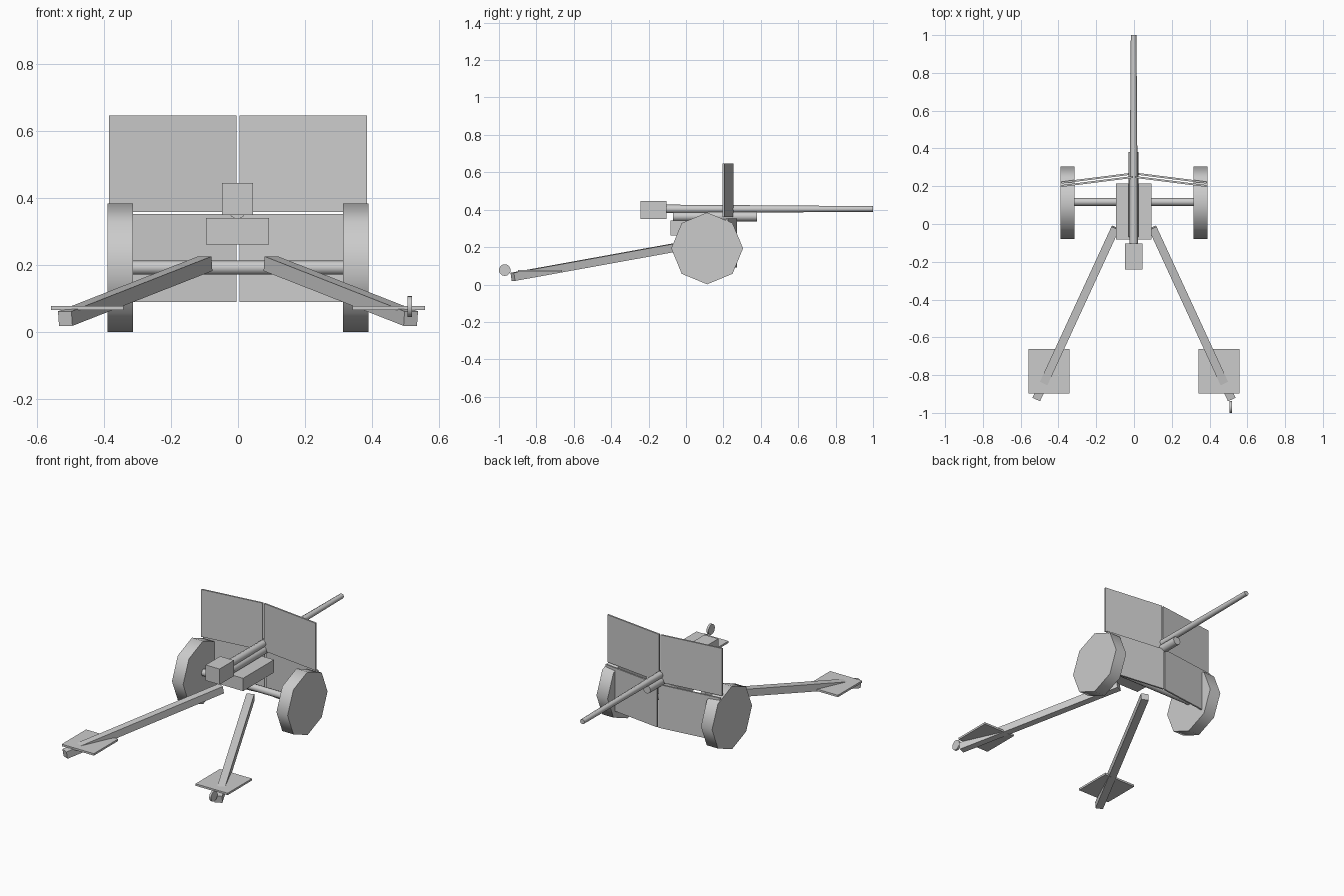
import bpy
from math import radians, pi
from mathutils import Vector

default = bpy.data.objects.get("Cube")
if default:
    bpy.data.objects.remove(default, do_unlink=True)

grey = bpy.data.materials.new("plain grey")
grey.use_nodes = True
grey.diffuse_color = (0.6, 0.6, 0.6, 1)
grey.node_tree.nodes["Principled BSDF"].inputs["Base Color"].default_value = (0.6, 0.6, 0.6, 1)


def finish(name):
    obj = bpy.context.object
    obj.name = name
    obj.data.materials.append(grey)
    return obj


def box(name, low, high):
    """Box between two opposite corners."""
    low, high = Vector(low), Vector(high)
    bpy.ops.mesh.primitive_cube_add(size=1, location=(low + high) / 2)
    obj = finish(name)
    obj.scale = high - low
    return obj


def rod(name, start, end, r1, r2, sides=8):
    """Smooth-sided rod, optionally tapered, between two points."""
    start, end = Vector(start), Vector(end)
    axis = end - start
    bpy.ops.mesh.primitive_cone_add(vertices=sides, radius1=r1, radius2=r2,
                                    depth=axis.length, location=(start + end) / 2)
    obj = finish(name)
    obj.rotation_euler = axis.to_track_quat('Z', 'Y').to_euler()
    bpy.ops.object.shade_smooth_by_angle(angle=radians(50))
    return obj


def beam(name, start, end, width, height):
    """Square beam between two points, kept level across its width."""
    start, end = Vector(start), Vector(end)
    axis = end - start
    bpy.ops.mesh.primitive_cube_add(size=1, location=(start + end) / 2)
    obj = finish(name)
    obj.rotation_euler = axis.to_track_quat('Y', 'Z').to_euler()
    obj.scale = (width, axis.length, height)
    return obj


def shield_panel(name, side, y_mid, y_edge, z_low, z_high, thickness=0.01):
    """Upright plate swept back from the centre line to the outer edge."""
    plan = [(0.005, y_mid), (0.385, y_edge),
            (0.385, y_edge - thickness), (0.005, y_mid - thickness)]
    if side < 0:
        plan = [(-x, y) for x, y in reversed(plan)]
    verts = [(x, y, z) for z in (z_low, z_high) for x, y in plan]
    faces = [(0, 1, 2, 3), (7, 6, 5, 4)]
    faces += [(i, i + 4, (i + 1) % 4 + 4, (i + 1) % 4) for i in range(4)]
    mesh = bpy.data.meshes.new(name)
    mesh.from_pydata(verts, [], faces)
    mesh.materials.append(grey)
    obj = bpy.data.objects.new(name, mesh)
    bpy.context.collection.objects.link(obj)
    return obj


# Parts that come in pairs
for side, label in ((1, "left"), (-1, "right")):
    rod(label + "_wheel", (side * 0.314, 0.113, 0.193), (side * 0.389, 0.113, 0.193), 0.192, 0.192)
    shield_panel(label + "_upper_shield", side, 0.254, 0.206, 0.36, 0.648)
    shield_panel(label + "_lower_shield", side, 0.272, 0.224, 0.09, 0.353)
    beam(label + "_trail", (side * 0.098, -0.02, 0.205), (side * 0.516, -0.926, 0.041), 0.044, 0.044)
    box(label + "_spade", (side * 0.45 - 0.108, -0.897, 0.066), (side * 0.45 + 0.108, -0.663, 0.078))

# Carriage
rod("axle", (-0.32, 0.117, 0.193), (0.32, 0.117, 0.193), 0.021, 0.021)
box("cradle", (-0.095, -0.082, 0.263), (0.092, 0.215, 0.341))

# Gun
box("breech", (-0.048, -0.242, 0.351), (0.045, -0.103, 0.446))
rod("barrel", (-0.002, -0.11, 0.404), (-0.002, 1.0, 0.404), 0.023, 0.015)
rod("recoil_cylinder", (-0.002, -0.07, 0.364), (-0.002, 0.38, 0.364), 0.026, 0.026)

# Towing disc on the left trail
rod("towing_disc", (0.506, -0.969, 0.077), (0.519, -0.969, 0.077), 0.031, 0.031, 20)
